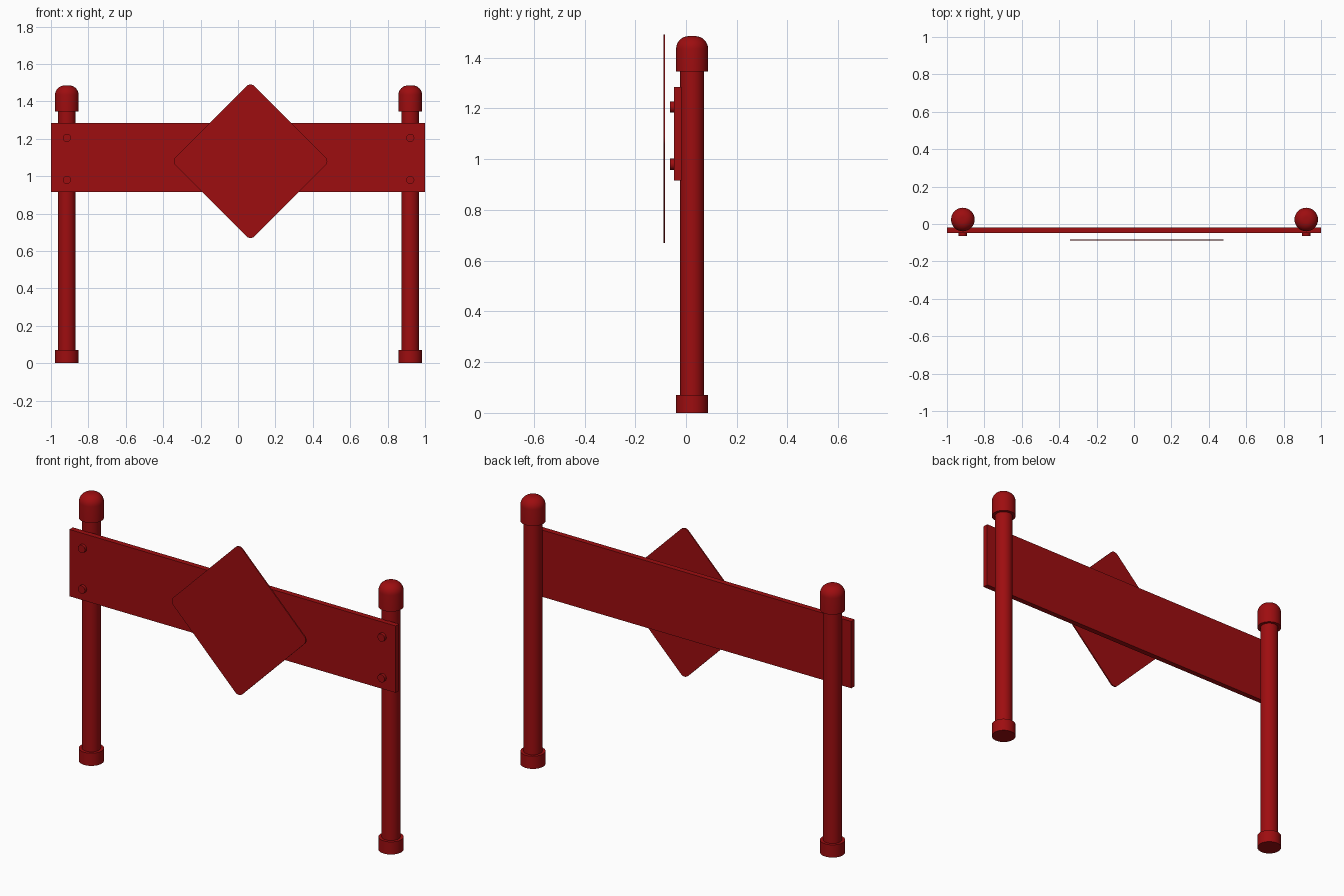
import bpy, bmesh, math
from mathutils import Matrix

cube = bpy.data.objects.get("Cube")
if cube:
    bpy.data.objects.remove(cube, do_unlink=True)

RED = (0.34, 0.004, 0.005, 1)
red = bpy.data.materials.new("dark_red_paint")
red.use_nodes = True
red.diffuse_color = RED
red.node_tree.nodes["Principled BSDF"].inputs["Base Color"].default_value = RED


def finish(name, bm, smooth=False):
    bmesh.ops.recalc_face_normals(bm, faces=bm.faces)
    mesh = bpy.data.meshes.new(name)
    bm.to_mesh(mesh)
    bm.free()
    mesh.materials.append(red)
    obj = bpy.data.objects.new(name, mesh)
    bpy.context.collection.objects.link(obj)
    if smooth:
        bpy.ops.object.select_all(action='DESELECT')
        obj.select_set(True)
        bpy.context.view_layer.objects.active = obj
        bpy.ops.object.shade_smooth_by_angle(angle=math.radians(35))
    return obj


def lathe(name, profile, location, sides=32, rotation=Matrix()):
    """Revolve (radius, height) points; both ends are closed by flat caps."""
    bm = bmesh.new()
    rings = [[bm.verts.new((r * math.cos(math.tau * i / sides),
                            r * math.sin(math.tau * i / sides), h))
              for i in range(sides)] for r, h in profile]
    for low, high in zip(rings, rings[1:]):
        for i in range(sides):
            j = (i + 1) % sides
            bm.faces.new((low[i], low[j], high[j], high[i]))
    bm.faces.new(rings[0])
    bm.faces.new(rings[-1])
    bm.transform(Matrix.Translation(location) @ rotation)
    return finish(name, bm, smooth=True)


def box(bm, size):
    bmesh.ops.create_cube(bm, size=1)
    bmesh.ops.scale(bm, vec=size, verts=bm.verts)


# Posts with foot collars, domed caps and bolts
POST_Y = 0.024
CAP_R, ROUND = 0.063, 0.05
dome = [(CAP_R - ROUND + ROUND * math.cos(a), 1.435 + ROUND * math.sin(a))
        for a in (math.pi / 2 * k / 8 for k in range(9))]
facing_front = Matrix.Rotation(math.pi / 2, 4, 'X')

for side, x in (("right", -0.915), ("left", 0.921)):
    spot = (x, POST_Y, 0)
    lathe(side + "_post", [(0.047, 0.01), (0.047, 1.40)], spot)
    lathe(side + "_foot_collar", [(CAP_R, 0), (CAP_R, 0.07)], spot)
    lathe(side + "_post_cap", [(CAP_R, 1.345)] + dome, spot)
    for level, z in (("lower", 0.98), ("upper", 1.205)):
        lathe(f"{side}_{level}_bolt", [(0.022, 0), (0.022, 0.024)],
              (x, -0.04, z), sides=12, rotation=facing_front)

# Cross board
bm = bmesh.new()
box(bm, (2.0, 0.03, 0.37))
bm.transform(Matrix.Translation((0, -0.033, 1.1)))
finish("cross_board", bm)

# Diamond plate with rounded corners, standing clear of the board
bm = bmesh.new()
box(bm, (0.598, 0.007, 0.598))
corners = [e for e in bm.edges
           if abs(e.verts[0].co.y - e.verts[1].co.y) > 0.001]
bmesh.ops.bevel(bm, geom=corners, offset=0.03, segments=6, profile=0.5,
                affect='EDGES')
bm.transform(Matrix.Translation((0.067, -0.0855, 1.08))
             @ Matrix.Rotation(math.pi / 4, 4, 'Y'))
finish("diamond_plate", bm, smooth=True)
